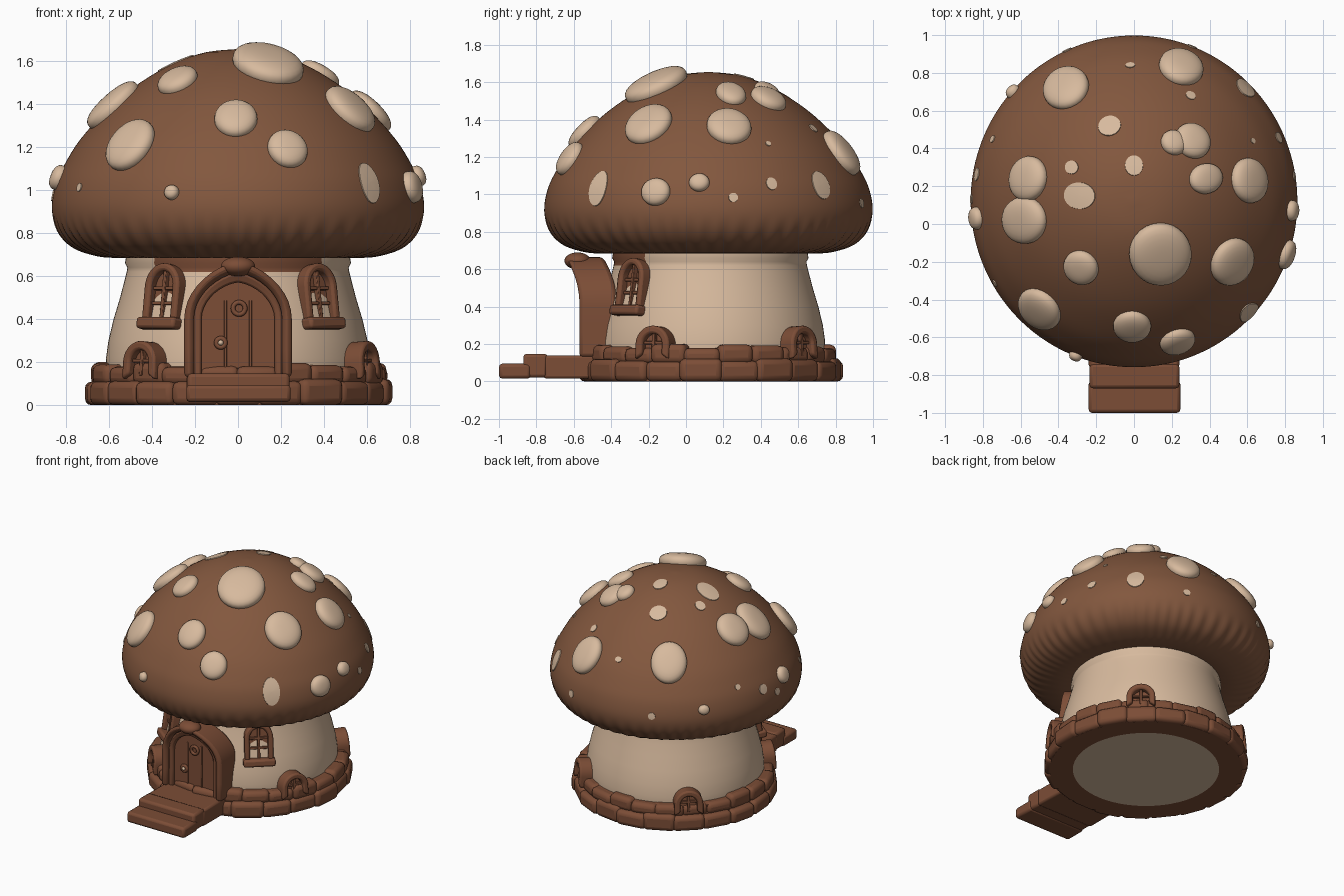
import bpy, bmesh, math, random
from mathutils import Vector, Matrix
from mathutils.bvhtree import BVHTree

if "Cube" in bpy.data.objects:
    bpy.data.objects.remove(bpy.data.objects["Cube"])

random.seed(4)
CY = 0.13          # y of the house axis


def material(name, rgb):
    m = bpy.data.materials.new(name)
    m.diffuse_color = (*rgb, 1)
    m.use_nodes = True
    m.node_tree.nodes["Principled BSDF"].inputs["Base Color"].default_value = m.diffuse_color
    return m


CAP = material("cap_brown", (0.225, 0.096, 0.048))
WOOD = material("wood_brown", (0.20, 0.074, 0.037))
CREAM = material("cream", (0.68, 0.49, 0.34))


def finish(bm, name, mat, matrix=None, bevel=0.0, segs=2):
    bmesh.ops.recalc_face_normals(bm, faces=bm.faces)
    if matrix is not None:
        bm.transform(matrix)
    me = bpy.data.meshes.new(name)
    bm.to_mesh(me)
    bm.free()
    me.materials.append(mat)
    ob = bpy.data.objects.new(name, me)
    bpy.context.collection.objects.link(ob)
    if bevel:
        b = ob.modifiers.new("bevel", 'BEVEL')
        b.width, b.segments, b.limit_method = bevel, segs, 'ANGLE'
        b.angle_limit = math.radians(40)
    return ob


def around(angle):
    """Local frame whose -y axis points outward at an angle from the front."""
    return Matrix.Translation((0, CY, 0)) @ Matrix.Rotation(math.radians(angle), 4, 'Z')


def spline(pts, n=4):
    out = []
    p = [Vector(q) for q in [pts[0]] + pts + [pts[-1]]]
    for i in range(1, len(p) - 2):
        a, b, c, d = p[i - 1:i + 3]
        for k in range(n):
            t = k / n
            out.append(0.5 * (2 * b + (c - a) * t + (2 * a - 5 * b + 4 * c - d) * t * t
                              + (3 * b - a - 3 * c + d) * t ** 3))
    return out + [p[-1]]


def lathe(pts, segs, cy, closed=False, sx=1.0, ripple=lambda z, a: 0):
    bm = bmesh.new()
    rows = []
    for r, z in pts:
        if r < 1e-4:
            rows.append([bm.verts.new((0, cy, z))] * segs)
            continue
        row = []
        for i in range(segs):
            a = math.tau * i / segs
            q = r + ripple(z, a)
            row.append(bm.verts.new((q * sx * math.sin(a), cy - q * math.cos(a), z)))
        rows.append(row)
    for A, B in zip(rows, rows[1:] + (rows[:1] if closed else [])):
        for i in range(segs):
            j = (i + 1) % segs
            f = list(dict.fromkeys((A[i], A[j], B[j], B[i])))
            if len(f) > 2:
                bm.faces.new(f)
    return bm


def box(name, x, y, z, mat=WOOD, matrix=None, bevel=0.01, segs=2):
    bm = bmesh.new()
    bmesh.ops.create_cube(bm, size=1)
    for v in bm.verts:
        v.co = [(lo + hi) / 2 + c * (hi - lo) for (lo, hi), c in zip((x, y, z), v.co)]
    return finish(bm, name, mat, matrix, bevel, segs)


def arch(w, z0, spring, top, point=1.0, n=20):
    pts = [(-w, z0), (-w, (z0 + spring) / 2)]
    for i in range(n + 1):
        c = math.cos(math.pi * i / n)
        x = math.copysign(abs(c) ** point, -c) * w
        pts.append((x, spring + (top - spring) * math.sin(math.pi * i / n)))
    return pts + [(w, (z0 + spring) / 2), (w, z0)]


def band(name, outer, inner, y0, y1, matrix, lean=lambda z: 0, bevel=0.012):
    """Arched frame between two outlines."""
    bm = bmesh.new()
    secs = [[bm.verts.new((p[0], y + lean(p[1]), p[1]))
             for p, y in ((o, y0), (i, y0), (i, y1), (o, y1))] for o, i in zip(outer, inner)]
    for A, B in zip(secs, secs[1:]):
        for k in range(4):
            bm.faces.new((A[k], A[(k + 1) % 4], B[(k + 1) % 4], B[k]))
    bm.faces.new(secs[0])
    bm.faces.new(secs[-1])
    return finish(bm, name, WOOD, matrix, bevel)


def plate(name, outline, y0, y1, matrix):
    bm = bmesh.new()
    a = [bm.verts.new((x, y0, z)) for x, z in outline]
    b = [bm.verts.new((x, y1, z)) for x, z in outline]
    bm.faces.new(a)
    bm.faces.new(b)
    for i in range(len(a)):
        j = (i + 1) % len(a)
        bm.faces.new((a[i], a[j], b[j], b[i]))
    return finish(bm, name, WOOD, matrix)


def blob(name, mat, matrix, size, power=2.0):
    """Pillow-shaped ball."""
    bm = bmesh.new()
    bmesh.ops.create_uvsphere(bm, u_segments=28, v_segments=16, radius=1)
    for v in bm.verts:
        rad = math.hypot(v.co.x, v.co.y)
        v.co *= 1 / (rad ** power + abs(v.co.z) ** power) ** (1 / power)
        v.co = [c * s for c, s in zip(v.co, size)]
    return finish(bm, name, mat, matrix)


# Cap with a softly gilled rim and underside
prof = spline([(0.45, 0.70), (0.58, 0.685), (0.68, 0.697), (0.78, 0.735), (0.85, 0.81),
               (0.878, 0.91), (0.862, 1.02), (0.82, 1.115), (0.74, 1.24), (0.60, 1.39),
               (0.46, 1.50), (0.30, 1.59), (0.15, 1.64), (0, 1.655)])
gill = lambda z, a: 0.006 * max(0, min(1, (0.88 - z) / 0.1)) * math.sin(58 * a + 2 * math.sin(5 * a))
bm = lathe(prof, 288, 0.12, sx=0.985, ripple=gill)
bmesh.ops.recalc_face_normals(bm, faces=bm.faces)
tree = BVHTree.FromBMesh(bm)
finish(bm, "mushroom_cap", CAP)


def on_cap(x, y, z):
    if z:
        loc, nor = tree.find_nearest((x, y, z))[:2]
    else:
        loc, nor = tree.ray_cast(Vector((x, y, 3)), Vector((0, 0, -1)))[:2]
    return Matrix.Translation(loc) @ nor.to_track_quat('Z', 'Y').to_matrix().to_4x4()


# Raised spots: x, y, z (0 = drop from above), half width, half height
raised = [(0.14, -0.16, 0, .165, .18), (-.28, -.23, 0, .095, .10), (-.58, .02, 0, .125, .15),
          (-.56, .24, 0, .12, .125), (-.36, .72, 0, .125, .15), (.25, .83, 0, .12, .14),
          (.31, .44, 0, .10, .10), (.21, .43, 0, .07, .07), (.38, .24, 0, .08, .10),
          (.61, .23, 0, .12, .125), (.52, -.20, 0, .13, .14), (-.50, -.45, 0, .125, .14),
          (-.01, -.54, 0, .10, .11), (.23, -.62, 0, .095, .10), (.83, -.17, 1.02, .08, .075),
          (.85, .07, 1.07, .055, .05), (-.84, .03, 1.06, .06, .06), (-.31, -.70, .99, .035, .035),
          (-.63, .69, .99, .04, .035)]
for x, y, z, rx, ry in raised:
    blob("raised_spot", CREAM, on_cap(x, y, z), (rx, ry, 0.026 + 0.23 * rx), 2.5)

# Flat spots: thin discs laid on the cap
flat = [(-.29, .15, 0, .07, .09), (-.33, .30, 0, .035, .04), (-.13, .52, 0, .06, .06),
        (0, .31, 0, .047, .055), (-.02, .84, 0, .025, .02), (.30, .68, 0, .027, .027),
        (.60, -.46, 1.03, .06, .10), (.59, .72, 1.05, .06, .08), (-.82, .26, 1.03, .035, .035),
        (-.73, -.31, 1.01, .02, .02), (.75, .45, 1.05, .03, .035), (.83, .25, .98, .025, .025),
        (.65, .45, 1.29, .015, .015), (-.75, .45, 1.10, .02, .02), (-.35, .91, .95, .025, .025),
        (.30, .92, .95, .025, .025), (-.84, .13, .97, .025, .025)]
for x, y, z, rx, ry in flat:
    m = on_cap(x, y, z)
    bm = bmesh.new()
    rings = []
    for k in range(5):
        ring = []
        for i in range(24):
            a = math.tau * i / 24
            s = (0.02, 0.35, 0.7, 1, 1.03)[k]
            loc, nor = tree.find_nearest(m @ Vector((rx * s * math.cos(a), ry * s * math.sin(a), 0)))[:2]
            ring.append(bm.verts.new(loc + nor * (0.005 if k < 4 else -0.003)))
        rings.append(ring)
    bm.faces.new(rings[0])
    for A, B in zip(rings, rings[1:]):
        for i in range(24):
            bm.faces.new((A[i], A[i - 1], B[i - 1], B[i]))
    finish(bm, "flat_spot", CREAM)

# Stem, with a brown patch above the door and windows
stem = finish(lathe([(0, 0), (.51, 0), (.60, .08), (.615, .15), (.613, .22), (.602, .3), (.578, .4),
                     (.548, .5), (.527, .58), (.517, .62), (.514, .64), (.525, .66), (.515, .72)],
                    120, CY), "stem", CREAM)
stem.data.materials.append(WOOD)
for p in stem.data.polygons:
    ang = math.degrees(math.atan2(p.center.x, CY - p.center.y))
    if abs(ang) < 48 and p.center.z > 0.62:
        p.material_index = 1

# Stone foundation: core ring and two courses of rounded stones
finish(lathe([(.51, 0), (.67, 0), (.66, .17), (.57, .19)], 72, CY, closed=True), "foundation_core", WOOD)
for course, (n, r, z0, z1) in enumerate([(21, .705, 0, .115), (23, .68, .095, .19)]):
    for i in range(n):
        w = math.pi * r / n * random.uniform(0.98, 1.1)
        ro = r + random.uniform(-.012, .012)
        box("foundation_stone", (-w, w), (-ro, -ro + .14), (z0, z1 + random.uniform(-.012, .012)),
            matrix=around(360 * (i + .5 * course) / n), bevel=.032, segs=3)


# Arched windows on the wall and in the foundation
def window(name, ang, w, z0, spring, top, rim, rho, tilt, sill):
    pivot = Matrix.Translation((0, -rho, z0))
    m = around(ang) @ pivot @ Matrix.Rotation(math.radians(-tilt), 4, 'X') @ pivot.inverted()
    inner = arch(w - rim, z0 + rim * .6, spring, top - rim)
    band(name + "_frame", arch(w, z0, spring, top), inner, -rho, -rho + .13, m)
    plate(name + "_pane", inner, -rho + .045, -rho + .10, m)
    bars = [(z0 + top) / 2] if not sill else [z0 + .12, z0 + .19]
    for z in bars:
        box(name + "_crossbar", (-w + rim, w - rim), (-rho + .025, -rho + .06), (z - .008, z + .008), matrix=m, bevel=.003)
    box(name + "_mullion", (-.009, .009), (-rho + .02, -rho + .06), (z0 + .02, top - rim), matrix=m, bevel=.003)
    if sill:
        box(name + "_sill", (-w - .012, w + .012), (-rho - .025, -rho + .10), (z0 - .005, z0 + .05), matrix=m, bevel=.015)


for ang in (-38, 42):
    window("wall_window", ang, .10, .36, .555, .665, .036, .61, 8, True)
for ang in (-42, 63, 137, -137):
    window("cellar_window", ang, .10, .12, .20, .30, .042, .70, 4, False)

# Door porch, its top leaning forward
front = around(0)
lean = lambda z: -0.07 * max(0, (z - .42) / .24) ** 2
outer, mid, inner = (arch(w, .13, .40, t, 1.3) for w, t in ((.25, .665), (.205, .615), (.17, .57)))
band("door_surround", outer, mid, -.70, -.50, front, lean, .02)
band("door_inner_trim", mid, inner, -.675, -.50, front, lean, .01)
plate("door", inner, -.65, -.50, front)
blob("keystone", WOOD, Matrix.Translation((0, -.58, .645)), (.08, .07, .045))
for x in (-.058, .058):
    box("door_plank_ridge", (x - .006, x + .006), (-.656, -.64), (.15, .49), matrix=front, bevel=.003)


def ring(name, loc, R, r):
    bm = lathe([(R + r * math.cos(t * math.tau / 10), r * math.sin(t * math.tau / 10)) for t in range(10)],
               28, 0, closed=True)
    finish(bm, name, WOOD, Matrix.Translation(loc) @ Matrix.Rotation(math.pi / 2, 4, 'X'))


ring("door_knocker", (0.005, -.53, .45), .028, .011)
ring("knob_plate", (-.08, -.53, .29), .02, .012)
blob("door_knob", CREAM, Matrix.Translation((-.08, -.535, .29)), (.013, .018, .013))

# Front steps
box("lower_step", (-.24, .245), (-1.0, -.83), (.015, .095), bevel=.018)
box("upper_step", (-.235, .24), (-.87, -.74), (.02, .148), bevel=.018)
box("landing", (-.24, .24), (-.76, -.48), (.015, .14), bevel=.015)

# Smooth shading that keeps hard edges
for ob in bpy.data.objects:
    ob.select_set(True)
bpy.context.view_layer.objects.active = stem
bpy.ops.object.shade_smooth_by_angle(angle=math.radians(40))
